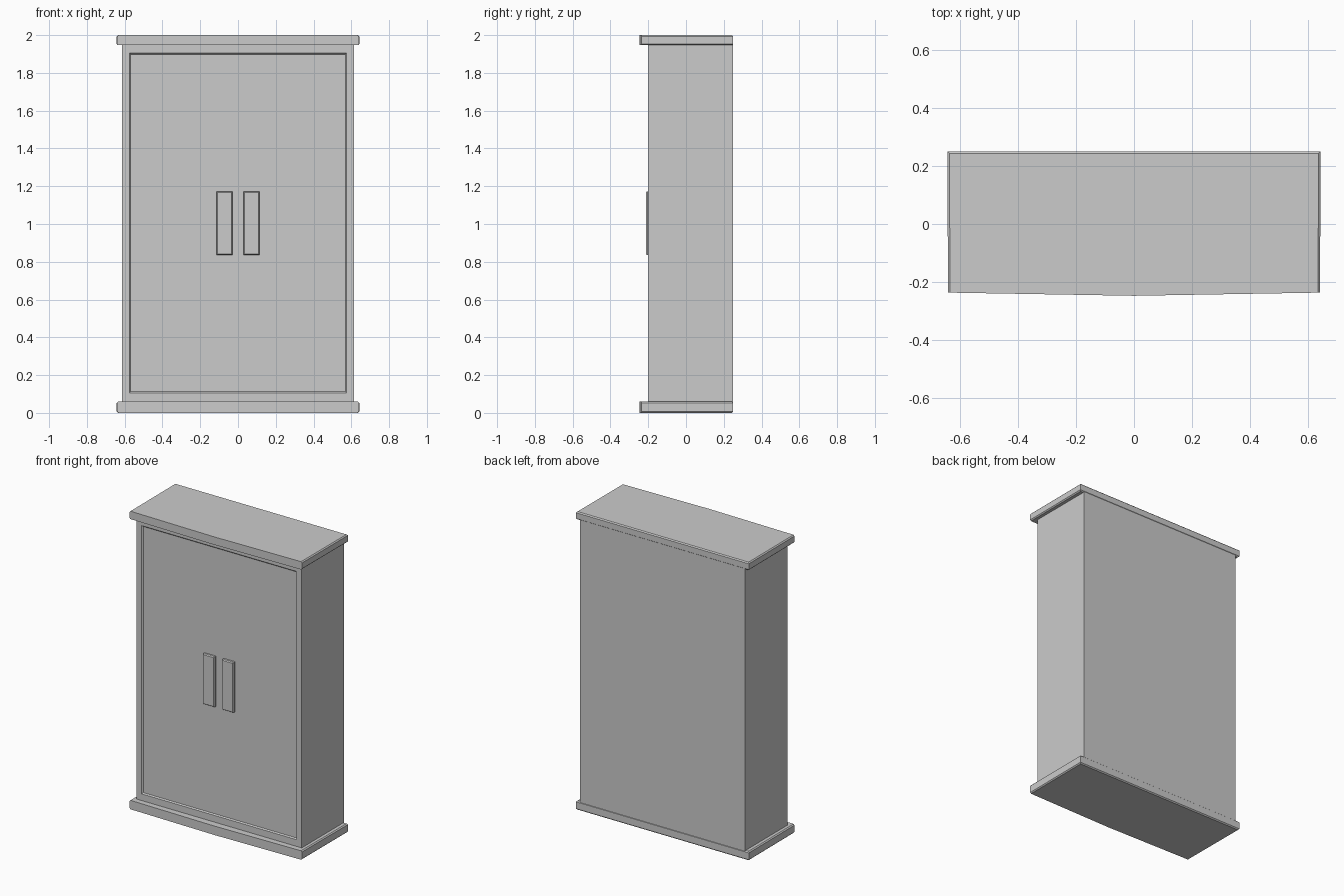
import bpy, bmesh

cube = bpy.data.objects.get("Cube")
if cube:
    bpy.data.objects.remove(cube, do_unlink=True)

# Single plain grey finish
grey = bpy.data.materials.new("cabinet_grey")
grey.use_nodes = True
colour = (0.6, 0.6, 0.6, 1)
grey.diffuse_color = colour
grey.node_tree.nodes["Principled BSDF"].inputs["Base Color"].default_value = colour


def finish(bm, name):
    bmesh.ops.recalc_face_normals(bm, faces=bm.faces)
    mesh = bpy.data.meshes.new(name)
    bm.to_mesh(mesh)
    bm.free()
    mesh.materials.append(grey)
    obj = bpy.data.objects.new(name, mesh)
    bpy.context.collection.objects.link(obj)
    return obj


def box(x0, x1, y0, y1, z0, z1):
    bm = bmesh.new()
    bmesh.ops.create_cube(bm, size=1)
    for v in bm.verts:
        v.co.x = x1 if v.co.x > 0 else x0
        v.co.y = y1 if v.co.y > 0 else y0
        v.co.z = z1 if v.co.z > 0 else z0
    return bm


def front_face(bm):
    bm.normal_update()
    return min(bm.faces, key=lambda f: f.calc_center_median().y)


# Carcass with a shallow bevelled recess framing the doors
bm = box(-0.613, 0.613, -0.2, 0.248, 0.03, 1.97)
face = front_face(bm)
bmesh.ops.inset_region(bm, faces=[face], thickness=0.04)
for v in face.verts:
    v.co.z = 1.905 if v.co.z > 1 else 0.105
    v.co.x = 0.575 if v.co.x > 0 else -0.575
bmesh.ops.inset_region(bm, faces=[face], thickness=0.01, depth=-0.008)
finish(bm, "cabinet_body")


# Top and base slabs: a gently bowed front and chamfered ends
def slab(name, z0, z1):
    bm = bmesh.new()
    outline = [(-0.642, 0.25), (-0.64, -0.236), (0, -0.247),
               (0.64, -0.236), (0.642, 0.25)]
    face = bm.faces.new([bm.verts.new((x, y, z0)) for x, y in outline])
    new = bmesh.ops.extrude_face_region(bm, geom=[face])["geom"]
    for v in new:
        if isinstance(v, bmesh.types.BMVert):
            v.co.z = z1
    ends = [e for e in bm.edges
            if all(abs(v.co.x) > 0.6 for v in e.verts)
            and abs(e.verts[0].co.z - e.verts[1].co.z) < 0.001]
    bmesh.ops.bevel(bm, geom=ends, offset=0.007, segments=1, affect="EDGES")
    finish(bm, name)


slab("top_slab", 1.947, 2.0)
slab("base_slab", 0.0, 0.06)

# Paired handle plates with bevelled fronts
for side, name in ((-1, "right_handle"), (1, "left_handle")):
    x0, x1 = sorted((side * 0.029, side * 0.113))
    bm = box(x0, x1, -0.205, -0.185, 0.835, 1.173)
    bmesh.ops.inset_region(bm, faces=[front_face(bm)], thickness=0.007, depth=0.007)
    finish(bm, name)
